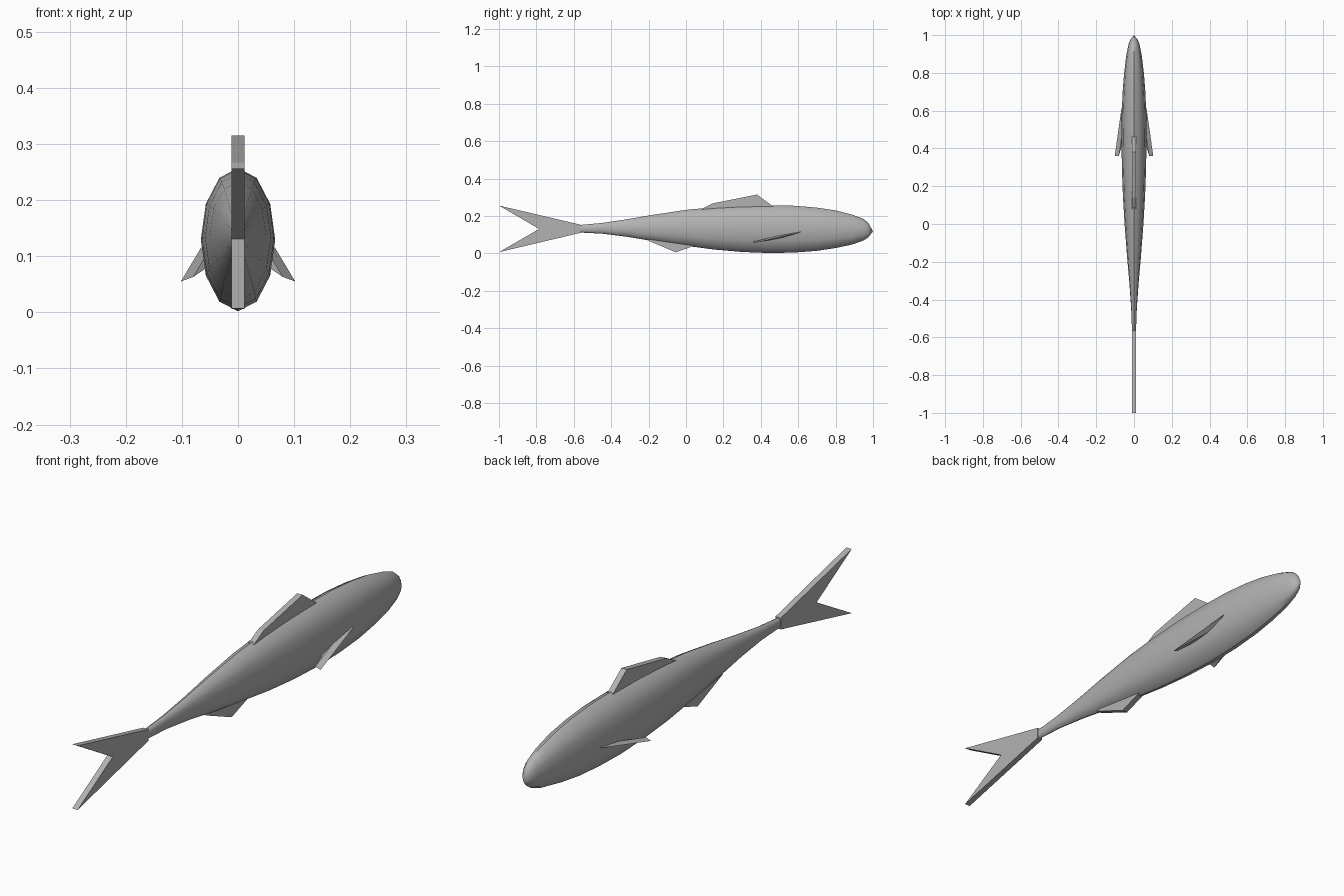
import bpy, bmesh, math
from mathutils import Vector

if "Cube" in bpy.data.objects:
    bpy.data.objects.remove(bpy.data.objects["Cube"])

grey = bpy.data.materials.new("fish grey")
grey.diffuse_color = (0.45, 0.45, 0.45, 1)
grey.use_nodes = True
grey.node_tree.nodes["Principled BSDF"].inputs["Base Color"].default_value = grey.diffuse_color


def finish(name, bm):
    bmesh.ops.recalc_face_normals(bm, faces=bm.faces)
    me = bpy.data.meshes.new(name)
    bm.to_mesh(me)
    bm.free()
    me.materials.append(grey)
    ob = bpy.data.objects.new(name, me)
    bpy.context.collection.objects.link(ob)
    return ob


def slab(name, points, thickness):
    """Extrude a flat outline along a thickness vector."""
    bm = bmesh.new()
    a = [bm.verts.new(p) for p in points]
    b = [bm.verts.new(Vector(p) + Vector(thickness)) for p in points]
    bm.faces.new(a)
    bm.faces.new(b[::-1])
    for i in range(len(a)):
        j = (i + 1) % len(a)
        bm.faces.new((a[i], a[j], b[j], b[i]))
    return finish(name, bm)


def upright_fin(name, outline):
    return slab(name, [(-0.0115, y, z) for y, z in outline], (0.023, 0, 0))


# body: 12-sided rings (y, bottom z, top z)
rings = [(-0.57, 0.112, 0.152), (-0.45, 0.106, 0.163), (-0.32, 0.09, 0.182),
         (-0.18, 0.067, 0.206), (0.0, 0.041, 0.233), (0.15, 0.021, 0.247),
         (0.30, 0.008, 0.255), (0.45, 0.002, 0.257), (0.58, 0.005, 0.255),
         (0.70, 0.014, 0.245), (0.80, 0.029, 0.23), (0.89, 0.048, 0.207),
         (0.95, 0.07, 0.184), (0.975, 0.087, 0.163)]
bm = bmesh.new()
loops = []
for y, lo, hi in rings:
    c, r = (lo + hi) / 2, (hi - lo) / 2
    loops.append([bm.verts.new((0.52 * r * math.sin(k * math.pi / 6), y,
                                c + r * math.cos(k * math.pi / 6)))
                  for k in range(12)])
nose = bm.verts.new((0, 1.0, 0.118))
for p, q in zip(loops, loops[1:]):
    for k in range(12):
        m = (k + 1) % 12
        bm.faces.new((p[k], p[m], q[m], q[k]))
for k in range(12):
    bm.faces.new((loops[-1][k], loops[-1][(k + 1) % 12], nose))
bm.faces.new(loops[0])
body = finish("body", bm)
bpy.context.view_layer.objects.active = body
body.select_set(True)
bpy.ops.object.shade_smooth_by_angle(angle=math.radians(50))

# centre-line fins
upright_fin("tail_fin", [(-0.565, 0.154), (-1.0, 0.256), (-0.785, 0.131),
                         (-1.0, 0.007), (-0.565, 0.110)])
upright_fin("dorsal_fin", [(0.06, 0.225), (0.14, 0.267), (0.38, 0.315),
                           (0.47, 0.248), (0.3, 0.2)])
upright_fin("anal_fin", [(-0.21, 0.072), (-0.055, 0.006), (0.05, 0.043),
                         (-0.05, 0.1)])

# paired side fins
for side, name in ((1, "right_pectoral_fin"), (-1, "left_pectoral_fin")):
    slab(name, [(side * 0.066, 0.615, 0.115), (side * 0.102, 0.36, 0.055),
                (side * 0.052, 0.54, 0.089)], (-side * 0.022, 0, 0.008))
